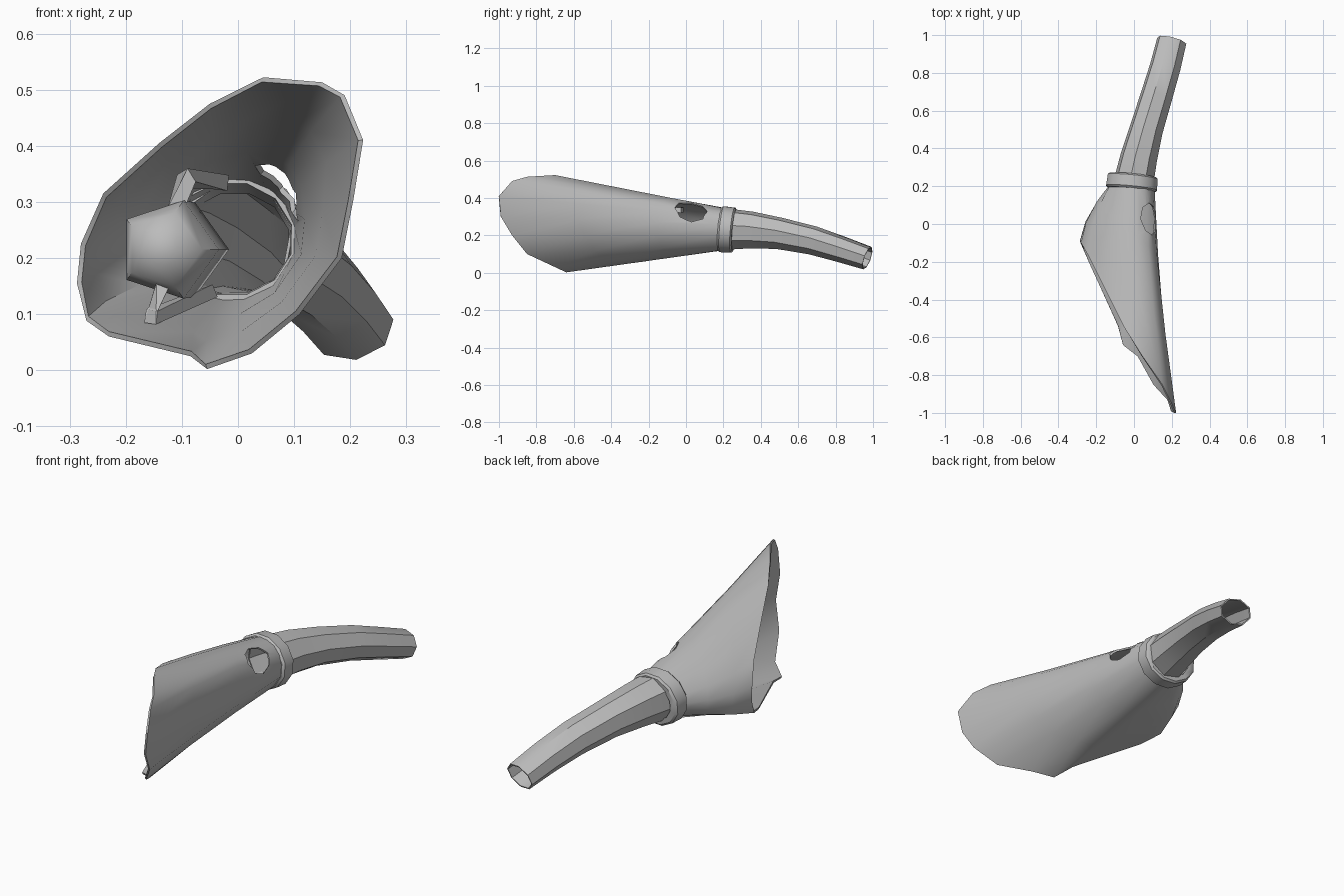
import bpy, math
from mathutils import Vector

if "Cube" in bpy.data.objects:
    bpy.data.objects.remove(bpy.data.objects["Cube"])

grey = bpy.data.materials.new("plain grey")
grey.use_nodes = True
grey.diffuse_color = (0.5, 0.5, 0.5, 1)
grey.node_tree.nodes["Principled BSDF"].inputs["Base Color"].default_value = (0.5, 0.5, 0.5, 1)


def loft(name, rings, wrap=False, caps=False):
    """Skin a list of equal-length closed rings."""
    n, m = len(rings[0]), len(rings)
    faces = []
    for k in range(m if wrap else m - 1):
        a, b = k * n, (k + 1) % m * n
        faces += [(a + i, a + (i + 1) % n, b + (i + 1) % n, b + i) for i in range(n)]
    if caps:
        faces += [tuple(range(n))[::-1], tuple(range((m - 1) * n, m * n))]
    mesh = bpy.data.meshes.new(name)
    mesh.from_pydata([v for r in rings for v in r], [], faces)
    mesh.materials.append(grey)
    ob = bpy.data.objects.new(name, mesh)
    bpy.context.collection.objects.link(ob)
    activate(ob)
    bpy.ops.object.mode_set(mode='EDIT')
    bpy.ops.mesh.select_all(action='SELECT')
    bpy.ops.mesh.normals_make_consistent(inside=False)
    bpy.ops.object.mode_set(mode='OBJECT')
    return ob


def activate(ob):
    bpy.ops.object.select_all(action='DESELECT')
    ob.select_set(True)
    bpy.context.view_layer.objects.active = ob


def finish(ob, angle=40):
    activate(ob)
    for mod in list(ob.modifiers):
        bpy.ops.object.modifier_apply(modifier=mod.name)
    bpy.ops.object.shade_smooth_by_angle(angle=math.radians(angle))


def ring(center, axis, rx, rz, angles):
    axis = Vector(axis).normalized()
    side = axis.cross(Vector((0, 0, 1))).normalized()
    up = side.cross(axis)
    return [Vector(center) + side * (rx * math.cos(a)) + up * (rz * math.sin(a)) for a in angles]


def spread(n, start=0.0):
    return [start + math.tau * i / n for i in range(n)]


def thicken(ob, t):
    mod = ob.modifiers.new("wall", 'SOLIDIFY')
    mod.thickness = t
    mod.offset = -1


# flared horn: slanted mouth blended into the round neck
mouth = [Vector(p) for p in (
    (.223, -1, .41), (.19, -.93, .49), (.15, -.85, .513), (.045, -.7, .522),
    (-.05, -.55, .475), (-.14, -.37, .405), (-.24, -.17, .315), (-.28, -.1, .225),
    (-.287, -.09, .155), (-.27, -.13, .088), (-.23, -.22, .06), (-.085, -.54, .025),
    (-.055, -.64, .002), (.025, -.7, .03), (.11, -.85, .10), (.185, -.93, .20), (.205, -.99, .30))]
axis = Vector((.1, 1, -.09))
neck_center = Vector((-.008, .2, .232))
angles = [math.atan2(p.z - .25, p.x + .02) for p in mouth]
neck = ring(neck_center, axis, .12, .115, angles)
rings = []
for t in (0, .35, .7, 1):
    row = []
    for p, q in zip(mouth, neck):
        v = p.lerp(q, t)
        bulge = 4 * t * (1 - t)
        v.x -= bulge * (.03 if p.x < -.2 else .012)
        row.append(v)
    rings.append(row)
horn = loft("horn", rings)
thicken(horn, .009)

# side opening cut through the horn wall
hole_axis = Vector((.65, -.08, .75)).normalized()
along = Vector((0, 1, 0)) - hole_axis * hole_axis.y
along.normalize()
across = hole_axis.cross(along)
cutter = loft("hole_cutter", [
    [Vector((.06, .03, .305)) + hole_axis * d + along * (.085 * math.cos(a)) + across * (.062 * math.sin(a))
     for a in spread(8)] for d in (-.06, .1)], caps=True)
cutter.hide_render = True
cut = horn.modifiers.new("hole", 'BOOLEAN')
cut.operation = 'DIFFERENCE'
cut.object = cutter
finish(horn)
bpy.data.objects.remove(cutter)

# collar band around the neck
band = []
for d, r in ((-.038, .113), (-.038, .13), (-.028, .14), (.03, .137), (.038, .127), (.038, .1)):
    band.append(ring(Vector((-.01, .22, .23)) + axis * d, axis, r, r * .91, spread(12, .26)))
finish(loft("collar", band, wrap=True))

# curved hollow tube
path = [(-.004, .21, .233), (.025, .35, .228), (.065, .5, .21), (.12, .68, .172),
        (.165, .83, .125), (.2, .97, .078)]
radii = [.108, .1, .09, .086, .083, .08]
pts = [Vector(p) for p in path]
rows = []
for i, p in enumerate(pts):
    tangent = pts[min(i + 1, len(pts) - 1)] - pts[max(i - 1, 0)]
    rows.append(ring(p, tangent, radii[i], radii[i] * (1.05 - .05 * i), spread(8, .2)))
tube = loft("tube", rows)
thicken(tube, .006)
finish(tube)

# five-sided knob inside the horn
knob_axis = Vector((.03, .2, 0)).normalized()
knob_rows = []
for y, r in ((-.23, .03), (-.2, .07), (-.16, .092), (-.05, .088), (0, .05)):
    knob_rows.append(ring(Vector((-.125, 0, .215)) + Vector((.2 * (y + .16), y, 0)), knob_axis, r, r, spread(5)))
finish(loft("knob", knob_rows, caps=True), 50)


# bent prongs that hold the knob
def prong(name, points, w):
    sections = []
    for i, p in enumerate(points):
        d = Vector(points[min(i + 1, len(points) - 1)]) - Vector(points[max(i - 1, 0)])
        d.normalize()
        u = d.cross(Vector((0, 1, 0))).normalized()
        v = d.cross(u)
        sections.append([Vector(p) + u * (a * w) + v * (b * w) for a, b in ((1, 1), (-1, 1), (-1, -1), (1, -1))])
    finish(loft(name, sections, caps=True))


prong("upper_prong", [(-.112, -.14, .285), (-.092, -.14, .342), (-.03, -.02, .335)], .014)
prong("lower_prong", [(-.135, -.17, .15), (-.155, -.19, .095), (-.05, -.02, .138)], .012)
